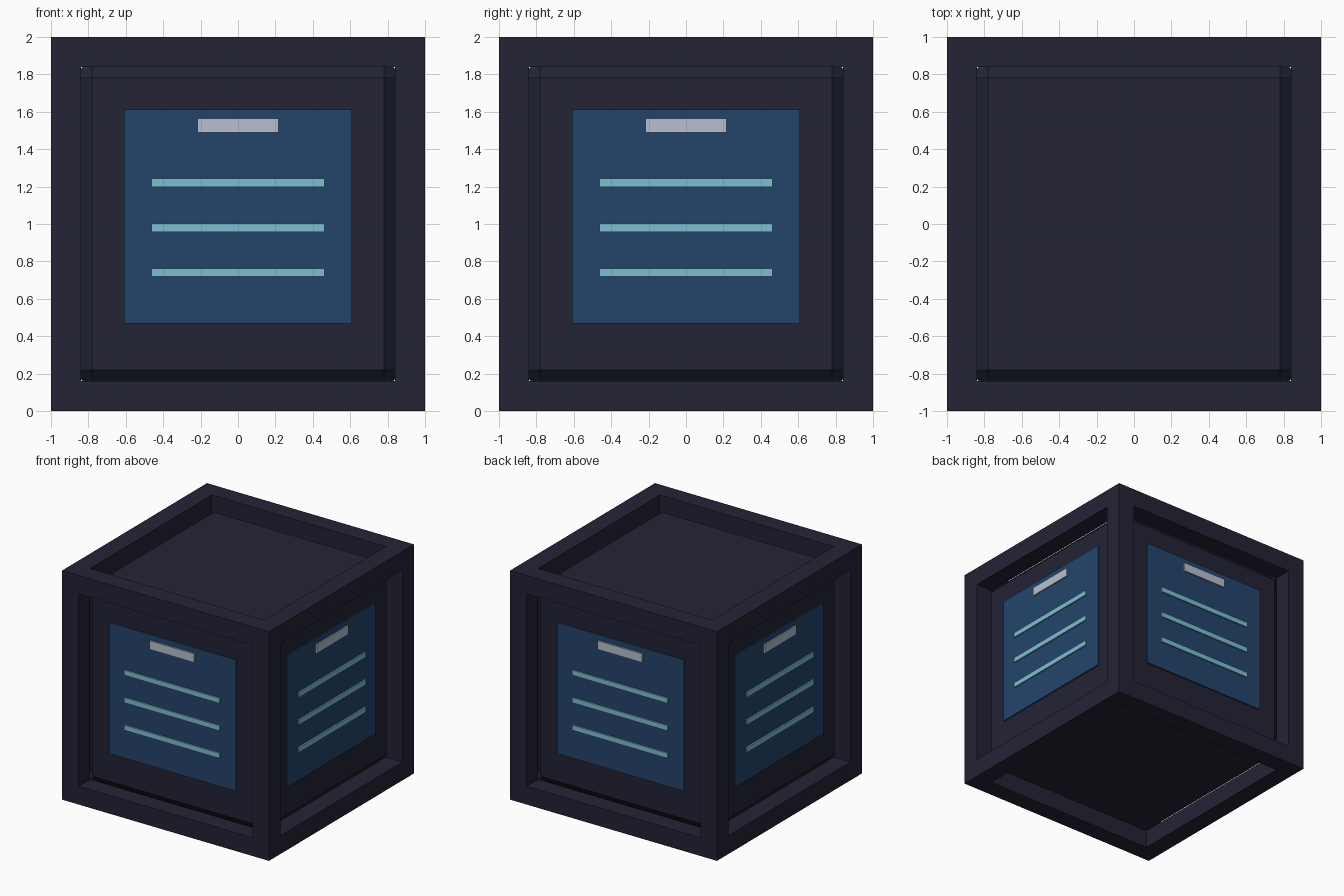
import bpy
import bmesh
import math
from itertools import product
from mathutils import Matrix, Vector

if "Cube" in bpy.data.objects:
    bpy.data.objects.remove(bpy.data.objects["Cube"], do_unlink=True)

OPENING = 0.84      # half width of each frame opening
CORE = 0.89         # half width of the inner block
CHAMFER = 0.11


def linear(channel):
    c = channel / 255
    return c / 12.92 if c <= 0.04045 else ((c + 0.055) / 1.055) ** 2.4


def material(name, r, g, b):
    mat = bpy.data.materials.new(name)
    mat.use_nodes = True
    colour = (linear(r), linear(g), linear(b), 1)
    mat.diffuse_color = colour
    bsdf = mat.node_tree.nodes["Principled BSDF"]
    bsdf.inputs["Base Color"].default_value = colour
    bsdf.inputs["Roughness"].default_value = 0.7
    return mat


DARK = material("dark slate", 35, 35, 53)
BLUE = material("deep blue", 36, 68, 107)
CYAN = material("pale cyan", 125, 191, 212)
GREY = material("light grey", 182, 192, 207)


def add_object(name, bm, mat):
    bmesh.ops.recalc_face_normals(bm, faces=bm.faces)
    mesh = bpy.data.meshes.new(name)
    bm.to_mesh(mesh)
    bm.free()
    mesh.materials.append(mat)
    obj = bpy.data.objects.new(name, mesh)
    bpy.context.collection.objects.link(obj)
    return obj


def add_box(name, centre, size, mat, turn=0.0):
    bm = bmesh.new()
    bmesh.ops.create_cube(bm, size=1)
    bmesh.ops.scale(bm, vec=size, verts=bm.verts)
    bmesh.ops.translate(bm, vec=centre, verts=bm.verts)
    bm.transform(Matrix.Rotation(turn, 4, "Z"))
    return add_object(name, bm, mat)


# Outer frame: the cells of a 3 x 3 x 3 grid that lie on the cube's edges
def is_bar(cell):
    return max(map(abs, cell)) <= 1 and sum(map(abs, cell)) >= 2


bm = bmesh.new()
levels = (-1, -OPENING, OPENING, 1)
for cell in product((-1, 0, 1), repeat=3):
    if not is_bar(cell):
        continue
    for axis, side in product(range(3), (-1, 1)):
        neighbour = list(cell)
        neighbour[axis] += side
        if is_bar(neighbour):
            continue
        corners = []
        for u, v in ((0, 0), (1, 0), (1, 1), (0, 1)):
            step = [0, 0, 0]
            step[axis] = (side + 1) // 2
            step[(axis + 1) % 3], step[(axis + 2) % 3] = u, v
            corners.append(bm.verts.new([levels[c + 1 + s] for c, s in zip(cell, step)]))
        bm.faces.new(corners)
bmesh.ops.remove_doubles(bm, verts=bm.verts, dist=0.001)
bmesh.ops.translate(bm, vec=Vector((0, 0, 1)), verts=bm.verts)
add_object("outer_frame", bm, DARK)

# Chamfered block recessed inside the frame
bm = bmesh.new()
bmesh.ops.create_cube(bm, size=2 * CORE)
bmesh.ops.bevel(bm, geom=bm.edges[:], offset=CHAMFER, segments=1,
                affect="EDGES", clamp_overlap=False)
bmesh.ops.translate(bm, vec=Vector((0, 0, 1)), verts=bm.verts)
add_object("inner_block", bm, DARK)

# Display panel with a tab and three stripes on each upright side
for i, side in enumerate(("front", "left", "back", "right")):
    turn = i * math.pi / 2
    add_box(side + "_panel", (0, -0.895, 1.04), (1.22, 0.014, 1.145), BLUE, turn)
    add_box(side + "_tab", (0, -0.907, 1.527), (0.434, 0.014, 0.076), GREY, turn)
    for n, z in enumerate((0.74, 0.98, 1.22), 1):
        add_box(f"{side}_stripe_{n}", (0, -0.907, z), (0.926, 0.014, 0.044), CYAN, turn)
